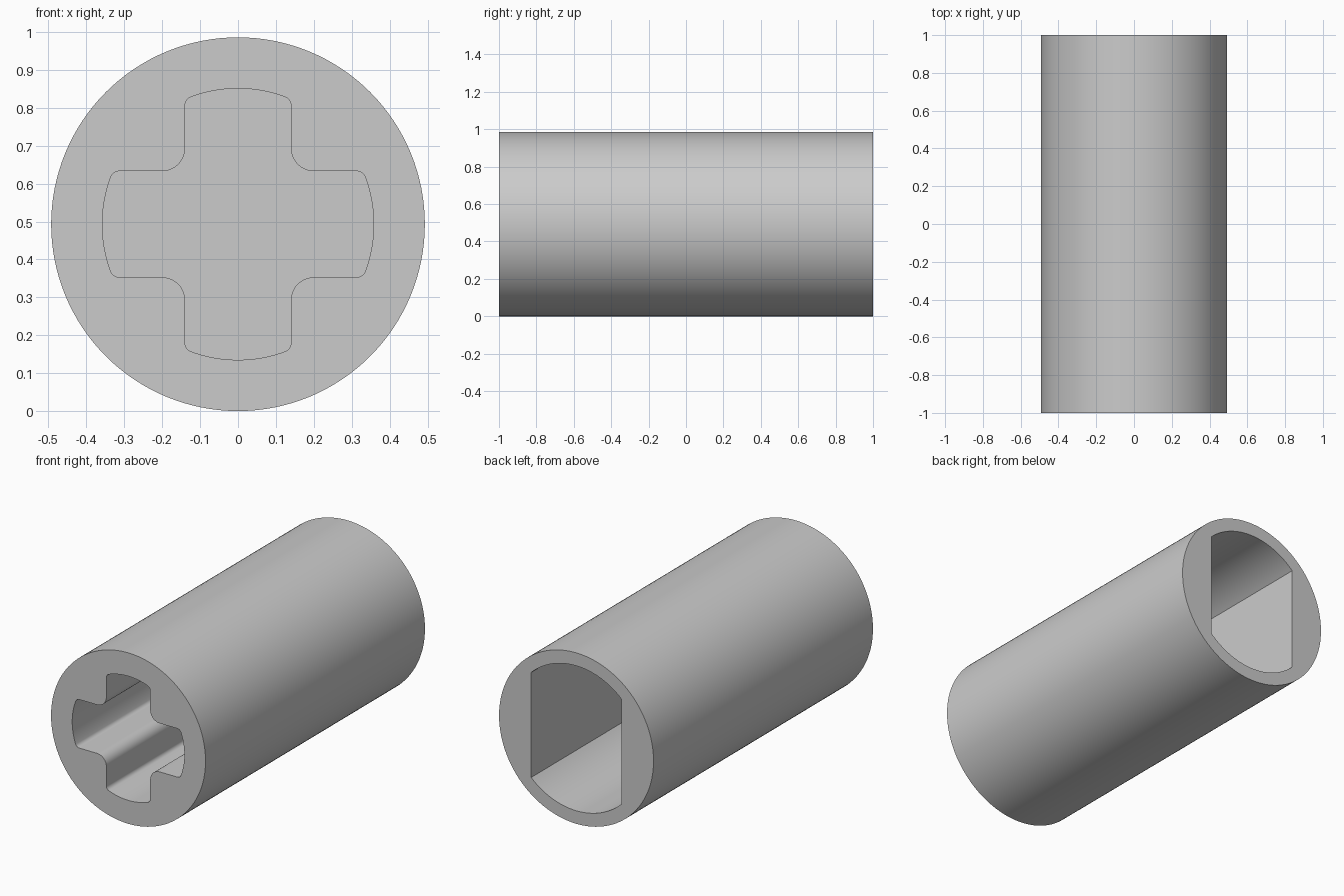
import bpy
import bmesh
from math import sin, cos, pi, sqrt, atan2, acos

cube = bpy.data.objects.get("Cube")
if cube:
    bpy.data.objects.remove(cube, do_unlink=True)

RADIUS = 0.493      # outer radius, also the height of the axis
SOCKET_FLOOR = -0.05
BORE_FLOOR = 0.05

grey = bpy.data.materials.new("plain grey")
grey.use_nodes = True
colour = (0.6, 0.6, 0.6, 1)
grey.diffuse_color = colour
grey.node_tree.nodes["Principled BSDF"].inputs["Base Color"].default_value = colour


def arc(cx, cz, r, start, end, steps):
    return [(cx + r * cos(start + (end - start) * i / steps),
             cz + r * sin(start + (end - start) * i / steps)) for i in range(steps + 1)]


def prism(name, outline, y0, y1):
    """Extrude an (x, z) outline along y, around the tube axis."""
    bm = bmesh.new()
    face = bm.faces.new([bm.verts.new((x, y0, z + RADIUS)) for x, z in outline])
    moved = bmesh.ops.extrude_face_region(bm, geom=[face])["geom"]
    bmesh.ops.translate(bm, vec=(0, y1 - y0, 0),
                        verts=[v for v in moved if isinstance(v, bmesh.types.BMVert)])
    bmesh.ops.recalc_face_normals(bm, faces=bm.faces)
    mesh = bpy.data.meshes.new(name)
    bm.to_mesh(mesh)
    bm.free()
    mesh.materials.append(grey)
    obj = bpy.data.objects.new(name, mesh)
    bpy.context.collection.objects.link(obj)
    return obj


def cross_outline(half, tip, corner, fillet):
    """Four-armed cross with round tips, small tip corners and filleted inner corners."""
    cx = sqrt((tip - corner) ** 2 - (half - corner) ** 2)
    phi = atan2(half - corner, cx)
    arm = arc(cx, corner - half, corner, -pi / 2, -phi, 8)
    arm += arc(0, 0, tip, -phi, phi, 16)[1:-1]
    arm += arc(cx, half - corner, corner, phi, pi / 2, 8)
    arm += arc(half + fillet, half + fillet, fillet, 1.5 * pi, pi, 12)
    points = []
    for _ in range(4):
        points += arm
        arm = [(-z, x) for x, z in arm]
    return points


def double_flat_outline(r, flat):
    """Circle cut by a flat on each side."""
    a = acos(flat / r)
    top = arc(0, 0, r, a, pi - a, 40)
    return top + [(-x, -z) for x, z in top]


# Tube body
body = prism("tube_body", arc(0, 0, RADIUS, 0, 2 * pi, 128)[:-1], -1, 1)

# Cross socket in the front, double-flat bore in the back
cutters = [
    prism("cross_socket_cutter", cross_outline(0.14, 0.358, 0.025, 0.06), -1.1, SOCKET_FLOOR),
    prism("flat_bore_cutter", double_flat_outline(0.418, 0.288), BORE_FLOOR, 1.1),
]
bpy.ops.object.select_all(action="DESELECT")
bpy.context.view_layer.objects.active = body
body.select_set(True)
for cutter in cutters:
    cutter.hide_render = True
    mod = body.modifiers.new("cut", "BOOLEAN")
    mod.operation = "DIFFERENCE"
    mod.solver = "EXACT"
    mod.object = cutter
    bpy.ops.object.modifier_apply(modifier=mod.name)
for cutter in cutters:
    bpy.data.objects.remove(cutter, do_unlink=True)

bpy.ops.object.shade_smooth_by_angle()
